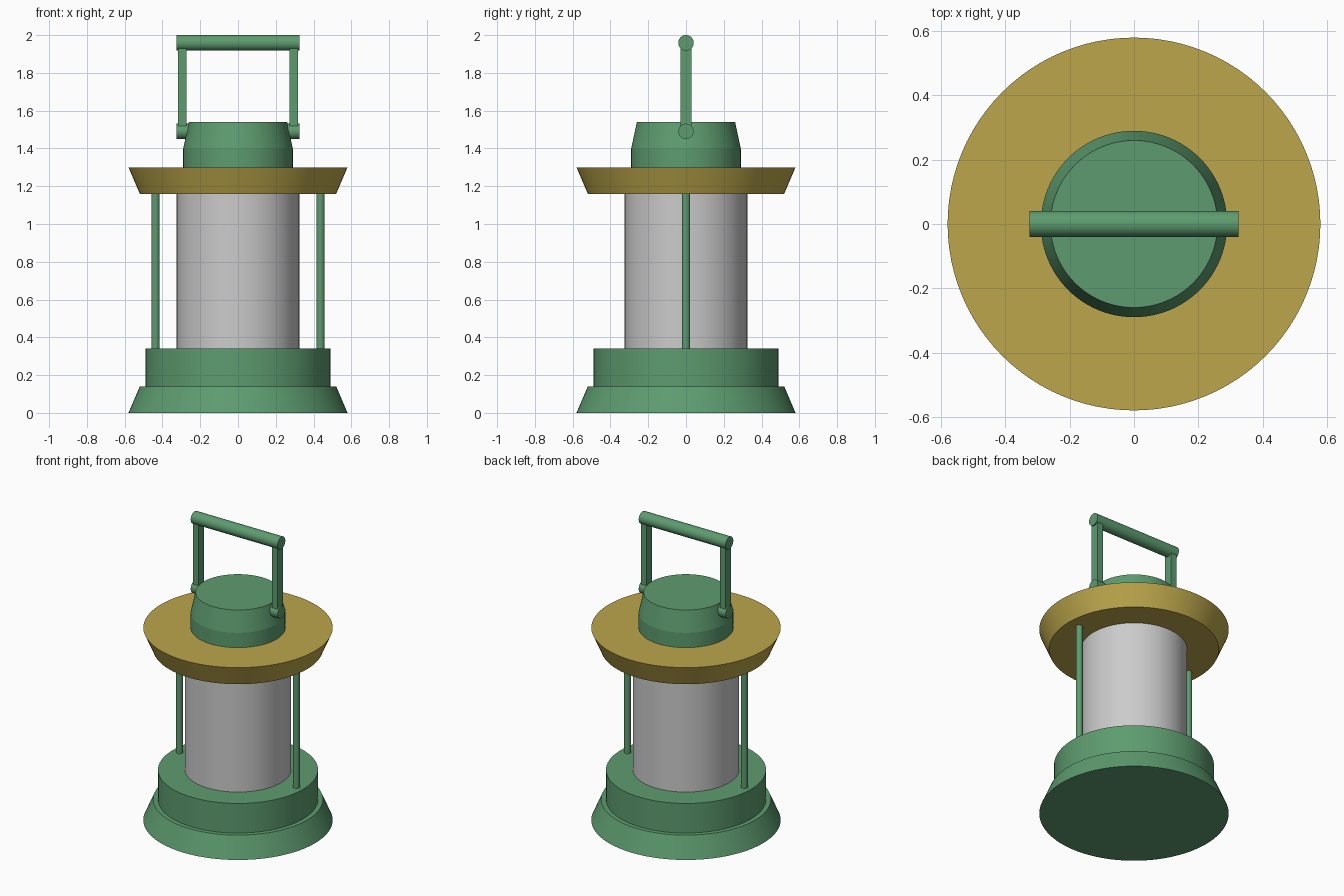
import bpy, math

if "Cube" in bpy.data.objects:
    bpy.data.objects.remove(bpy.data.objects["Cube"])


def material(name, color):
    m = bpy.data.materials.new(name)
    m.diffuse_color = color
    m.use_nodes = True
    m.node_tree.nodes["Principled BSDF"].inputs["Base Color"].default_value = m.diffuse_color
    return m


green = material("green_paint", (0.11, 0.33, 0.16, 1))
brass = material("brass", (0.50, 0.38, 0.07, 1))


def finish(name, mat):
    ob = bpy.context.object
    ob.name = name
    if mat:
        ob.data.materials.append(mat)
    return ob


def frustum(name, r1, r2, z1, z2, mat=None, x=0, sides=96):
    """Upright cylinder or cone section from z1 to z2."""
    bpy.ops.mesh.primitive_cone_add(vertices=sides, radius1=r1, radius2=r2,
                                    depth=z2 - z1, location=(x, 0, (z1 + z2) / 2))
    bpy.ops.object.shade_smooth_by_angle(angle=math.radians(12))
    return finish(name, mat)


def cross_bar(name, x1, x2, z, r, mat):
    """Round bar along x."""
    bpy.ops.mesh.primitive_cylinder_add(vertices=48, radius=r, depth=x2 - x1,
                                        location=((x1 + x2) / 2, 0, z),
                                        rotation=(0, math.pi / 2, 0))
    bpy.ops.object.shade_smooth_by_angle(angle=math.radians(12))
    return finish(name, mat)


# Base, glass and brim
frustum("base_foot", 0.58, 0.52, 0, 0.14, green)
frustum("base_tank", 0.49, 0.49, 0.14, 0.34, green)
frustum("glass_chimney", 0.325, 0.325, 0.34, 1.16)
frustum("brim", 0.52, 0.58, 1.16, 1.30, brass)

# Cap
frustum("cap_collar", 0.29, 0.29, 1.30, 1.40, green)
frustum("cap_top", 0.29, 0.26, 1.40, 1.54, green)

# Side rods, handle pivots and handle uprights, mirrored left and right
for side, s in (("left", -1), ("right", 1)):
    frustum(side + "_guard_rod", 0.021, 0.021, 0.34, 1.16, green, x=s * 0.437, sides=24)
    x1, x2 = sorted((s * 0.245, s * 0.325))
    cross_bar(side + "_handle_pivot", x1, x2, 1.49, 0.041, green)
    bpy.ops.mesh.primitive_cube_add(size=1, location=(s * 0.295, 0, 1.725))
    ob = finish(side + "_handle_upright", green)
    ob.scale = (0.043, 0.058, 0.47)

# Handle grip
cross_bar("handle_grip", -0.325, 0.325, 1.959, 0.041, green)
